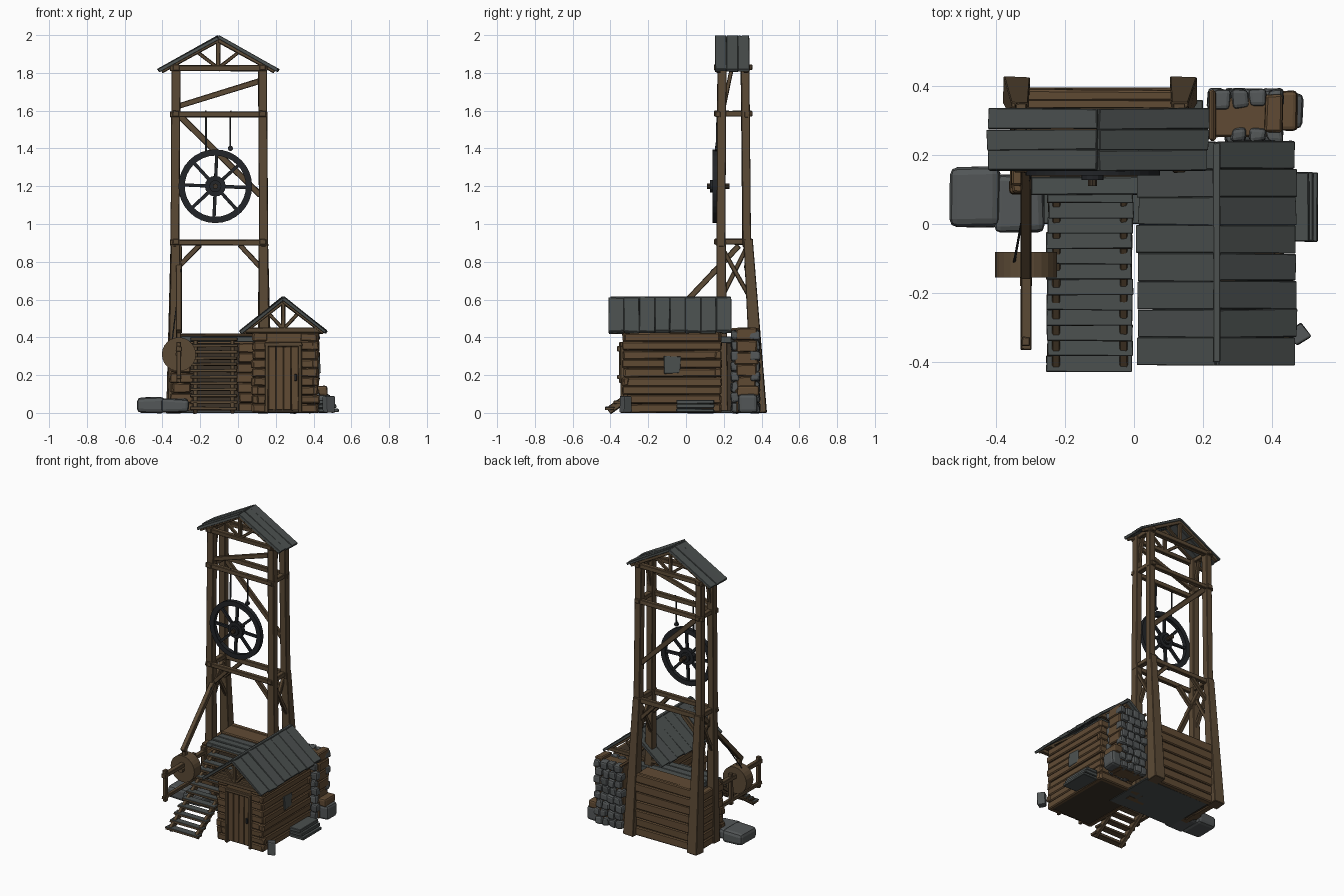
import bpy, bmesh, math, random
from mathutils import Vector, Matrix
random.seed(4)
R = random.uniform

def material(name, c):
    m = bpy.data.materials.new(name)
    m.diffuse_color = (*c, 1)
    return m
WOOD = material("brown wood", (0.105, 0.068, 0.036))
LOG = material("log wall wood", (0.118, 0.070, 0.034))
DARK = material("dark wood", (0.045, 0.032, 0.020))
GREY = material("weathered grey planks", (0.070, 0.080, 0.078))
STONE = material("grey stone", (0.085, 0.093, 0.095))
IRON = material("black iron", (0.016, 0.018, 0.021))

class Part:
    """One object gathered from simple solids."""
    def __init__(self, name, *mats):
        self.name, self.mats, self.bm = name, mats, bmesh.new()
    def solid(self, M, jitter=0.0, bevel=0.0):
        vs = bmesh.ops.create_cube(self.bm, size=1, matrix=M)["verts"]
        for v in vs:
            v.co += Vector((R(-1, 1), R(-1, 1), R(-1, 1))) * jitter
        if bevel:
            es = list({e for v in vs for e in v.link_edges})
            bmesh.ops.bevel(self.bm, geom=es, offset=bevel, segments=2, profile=0.5, affect='EDGES')
        return vs
    def box(self, x0, x1, y0, y1, z0, z1, jitter=0.0, bevel=0.0, turn=0.0):
        c = Vector((x0 + x1, y0 + y1, z0 + z1)) / 2
        M = Matrix.Translation(c) @ Matrix.Rotation(turn, 4, 'Z') @ Matrix.Diagonal((x1 - x0, y1 - y0, z1 - z0, 1))
        return self.solid(M, jitter, bevel)
    def beam(self, a, b, w, h=None, jitter=0.002, taper=1.0):
        a, b = Vector(a), Vector(b)
        z = (b - a).normalized()
        ref = Vector((0, 1, 0)) if abs(z.y) < 0.95 else Vector((1, 0, 0))
        x = ref.cross(z).normalized()
        y = z.cross(x)
        rot = Matrix((x, y, z)).transposed().to_4x4()
        vs = self.solid(Matrix.Translation((a + b) / 2) @ rot @ Matrix.Diagonal((w, h or w, (b - a).length, 1)), jitter)
        for v in vs:
            if (v.co - (a + b) / 2).dot(z) > 0:
                v.co = b + (v.co - b) * taper
    def disc(self, c, r, depth, n=24, axis='Y'):
        rot = Matrix.Rotation(math.pi / 2, 4, 'X') if axis == 'Y' else Matrix.Identity(4)
        bmesh.ops.create_cone(self.bm, cap_ends=True, segments=n, radius1=r, radius2=r, depth=depth,
                              matrix=Matrix.Translation(c) @ rot)
    def done(self, bevel=0.003, rule=None):
        me = bpy.data.meshes.new(self.name)
        bmesh.ops.recalc_face_normals(self.bm, faces=self.bm.faces)
        if rule:
            for f in self.bm.faces:
                f.material_index = rule(f)
        self.bm.to_mesh(me)
        for m in self.mats:
            me.materials.append(m)
        ob = bpy.data.objects.new(self.name, me)
        bpy.context.collection.objects.link(ob)
        if bevel:
            md = ob.modifiers.new("worn edges", 'BEVEL')
            md.width, md.segments = bevel, 1
        return ob

def logs(p, a, b, z0, z1, n, thick):
    """Stack of uneven logs between ground points a and b."""
    h = (z1 - z0) / n
    d = (Vector(b) - Vector(a)).normalized()
    for i in range(n):
        z, e = z0 + (i + 0.5) * h, R(-0.006, 0.012)
        A, B = Vector(a) - d * e, Vector(b) + d * e
        along_x = abs(d.x) > abs(d.y)
        t = thick + R(0, 0.012)
        w, hh = (h * 0.97, t) if along_x or abs(d.y) > 0.95 else (t, h * 0.97)
        p.beam((A.x, A.y, z), (B.x, B.y, z), w, hh, 0.003)

# Tower legs
XL, XR, YF, YB = -0.328, 0.130, 0.185, 0.312
p = Part("tower_legs", WOOD)
for x, s in ((XL, -1), (XR, 1)):
    p.beam((x + s * 0.006, YF, 0.88), (x, YF + 0.005, 1.84), 0.045)
    p.beam((x + s * 0.006, YB + 0.01, 0.88), (x, YB, 1.84), 0.045)
    p.beam((x + s * 0.012, YF + 0.005, 0), (x + s * 0.002, YF, 0.92), 0.06, taper=0.8)
    p.beam((x + s * 0.012, 0.388, 0), (x + s * 0.004, 0.328, 0.92), 0.078, taper=0.62)
p.done()

# Tower cross beams and braces
p = Part("tower_beams", WOOD)
for z, h in ((0.902, 0.03), (1.58, 0.03), (1.825, 0.03)):
    for y in (YF - 0.015, YB + 0.012):
        p.beam((-0.36, y, z), (0.155, y, z), h, 0.028)
    for x in (XL, XR):
        p.beam((x, 0.15, z + 0.004), (x, 0.35, z + 0.004), h, 0.035)
p.beam((-0.33, YF, 1.62), (0.14, YF + 0.02, 1.765), 0.028, 0.02)
p.beam((-0.31, YB, 1.575), (0.12, YB, 1.15), 0.032, 0.022)
for y in (YF, YB + 0.01):
    p.beam((XL, y, 0.76), (-0.20, y, 0.89), 0.025)
    p.beam((XR, y, 0.76), (0.01, y, 0.89), 0.025)
for x in (XL, XR):
    p.beam((x - 0.008, YF, 0.60), (x - 0.008, 0.325, 0.885), 0.022)
    p.beam((x + 0.008, YF, 0.885), (x + 0.008, 0.345, 0.60), 0.022)
    p.beam((x, YF + 0.01, 1.60), (x, 0.24, 1.81), 0.02)
p.done()

def plank_roof(name, xr, zr, half, drop, y0, y1, n, t):
    """Gable roof: grey planks running down each slope."""
    p = Part(name, GREY)
    w = (y1 - y0) / n
    for s in (-1, 1):
        for i in range(n):
            y, k = y0 + (i + 0.5) * w, 1 + R(-0.025, 0.01)
            off = R(-0.003, 0.002) - t / 2
            p.beam((xr, y, zr + off), (xr + s * half * k, y, zr - drop * k + off), t, w * 0.99, 0.0025)
    p.done(0.002)

def truss(name, xr, zr, half, drop, ys, chord):
    """Rafters, king post and struts under a gable."""
    p = Part(name, WOOD)
    zb = zr - drop
    for y in ys:
        for s in (-1, 1):
            p.beam((xr, y, zr), (xr + s * half, y, zb), 0.026, 0.024)
            p.beam((xr, y, zb + 0.015), (xr + s * half * 0.36, y, zr - drop * 0.4), 0.018)
        p.beam((xr, y, zb), (xr, y, zr), 0.022)
        p.beam((xr - chord, y, zb + 0.012), (xr + chord, y, zb + 0.012), 0.026, 0.026)
    p.done()

plank_roof("tower_roof", -0.105, 1.998, 0.32, 0.178, 0.155, 0.335, 3, 0.018)
truss("tower_truss", -0.105, 1.975, 0.30, 0.165, (0.172, 0.318), 0.24)
plank_roof("hut_roof", 0.24, 0.615, 0.228, 0.180, -0.41, 0.24, 8, 0.018)
truss("hut_truss", 0.24, 0.592, 0.215, 0.165, (-0.375, -0.30, 0.20), 0.2)
p = Part("hut_ridge_cap", GREY)
p.beam((0.24, -0.40, 0.609), (0.24, 0.235, 0.609), 0.014, 0.022)
p.done()

# Hanging sheave wheel
wc = Vector((-0.12, 0.155, 1.2))
p = Part("wheel", IRON)
n = 32
rings = []
for i in range(n):
    a = math.tau * i / n
    rings.append([p.bm.verts.new(wc + Vector((math.cos(a) * r, y, math.sin(a) * r)))
                  for r, y in ((0.195, -0.014), (0.195, 0.014), (0.162, 0.014), (0.162, -0.014))])
for i in range(n):
    A, B = rings[i], rings[(i + 1) % n]
    for j in range(4):
        p.bm.faces.new((A[j], B[j], B[(j + 1) % 4], A[(j + 1) % 4]))
for i in range(8):
    a = math.tau * (i + 0.5) / 8 + 0.35
    d = Vector((math.cos(a), 0, math.sin(a)))
    p.beam(wc + d * 0.02, wc + d * 0.17, 0.017, 0.015, 0.001)
p.disc(wc, 0.055, 0.03, 16)
p.disc(wc, 0.032, 0.055, 12)
p.done(0)
p = Part("wheel_axle", DARK)
p.disc((-0.12, 0.17, 1.2), 0.014, 0.12, 10)
p.done(0)
p = Part("wheel_hangers", IRON)
for x, z in ((-0.17, 1.36), (-0.04, 1.39)):
    p.beam((x, 0.165, 1.60), (x, 0.16, z), 0.007)
    p.disc((x, 0.16, z + 0.01), 0.014, 0.014, 10)
p.done(0)

# Timber platform under the tower
p = Part("platform_core", DARK)
p.box(-0.335, 0.135, 0.11, 0.35, 0.005, 0.37)
p.done()
p = Part("platform_log_walls", LOG)
logs(p, (-0.33, 0.372), (0.13, 0.372), 0, 0.42, 7, 0.035)
logs(p, (-0.335, 0.11), (-0.335, 0.37), 0, 0.38, 7, 0.035)
logs(p, (-0.35, 0.11), (-0.245, 0.11), 0, 0.37, 7, 0.035)
logs(p, (0.0, 0.11), (0.15, 0.11), 0, 0.37, 7, 0.035)
p.box(-0.31, 0.12, 0.25, 0.375, 0.38, 0.415)
p.done(0.006)
p = Part("platform_planks", GREY)
for i in range(3):
    p.box(-0.30, 0.13, 0.085 + i * 0.056, 0.138 + i * 0.056, 0.375, 0.405, 0.002)
p.box(-0.30, 0.2, 0.0, 0.36, 0.0, 0.012)
p.box(0.12, 0.21, 0.17, 0.24, 0.37, 0.405)
p.done()

# Stairs: treads are grey on top, brown on the edges
p = Part("stair_treads", WOOD, GREY)
for i in range(12):
    y, z = -0.428 + i * 0.0445, 0.03 + i * 0.0333
    e = R(-0.004, 0.004)
    p.box(-0.252 + e, -0.004 + e, y, y + 0.047, z - 0.014, z + 0.002, 0.002)
p.done(0.002, lambda f: 1 if f.normal.z > 0.5 else 0)
p = Part("stair_stringers", WOOD)
for x in (-0.225, -0.03):
    p.beam((x, -0.41, 0.01), (x, 0.10, 0.375), 0.022, 0.04)
p.done()

# Winch drum with its rails and stay
p = Part("winch_frame", WOOD)
p.beam((-0.313, 0.28, 0.885), (-0.313, -0.15, 0.43), 0.03)
p.beam((-0.313, 0.16, 0.34), (-0.313, -0.365, 0.34), 0.026, 0.03)
p.beam((-0.313, 0.12, 0.19), (-0.313, -0.365, 0.19), 0.024)
for y in (-0.34, -0.04, 0.08):
    p.beam((-0.313, y, 0.16), (-0.313, y, 0.375), 0.026)
p.beam((-0.313, -0.13, 0.30), (-0.313, -0.13, 0.45), 0.026)
p.done()
p = Part("winch_drum", WOOD)
p.disc((-0.313, -0.118, 0.31), 0.09, 0.075, 24)
p.disc((-0.313, -0.16, 0.31), 0.018, 0.04, 10)
p.done(0)
p = Part("winch_rope", IRON)
p.beam((-0.35, -0.118, 0.38), (-0.30, 0.14, 0.76), 0.005)
p.done(0)

# Log hut
p = Part("hut_core", DARK)
p.box(0.09, 0.41, -0.315, 0.17, 0.003, 0.425)
p.done()
p = Part("hut_log_walls", LOG)
for x in (0.09, 0.41):
    logs(p, (x, -0.33), (x, 0.18), 0, 0.425, 9, 0.028)
logs(p, (0.08, -0.318), (0.155, -0.318), 0, 0.425, 9, 0.026)
logs(p, (0.325, -0.318), (0.42, -0.318), 0, 0.425, 9, 0.026)
logs(p, (0.08, 0.170), (0.42, 0.170), 0, 0.425, 9, 0.026)
p.box(0.14, 0.34, -0.332, -0.30, 0.36, 0.425)
p.done(0.006)
p = Part("hut_door_frame", WOOD)
for x in (0.152, 0.328):
    p.beam((x, -0.332, 0), (x, -0.332, 0.36), 0.018, 0.03)
p.beam((0.14, -0.334, 0.362), (0.34, -0.334, 0.362), 0.022, 0.03)
p.beam((0.04, -0.32, 0.432), (0.45, -0.32, 0.432), 0.026, 0.03)
p.done()
p = Part("hut_door", LOG)
for i in range(4):
    p.box(0.162 + i * 0.04, 0.2 + i * 0.04, -0.335, -0.31, 0.015, 0.35, 0.0015)
p.done(0.002)
p = Part("door_latch", IRON)
p.box(0.298, 0.312, -0.345, -0.333, 0.17, 0.205)
p.done(0.002)
p = Part("wall_patch", GREY)
p.box(0.425, 0.434, -0.115, -0.03, 0.21, 0.30, 0.006)
p.done(0.002)

# Cobbled wall behind the hut
p = Part("cobble_wall_core", LOG)
p.box(0.225, 0.40, 0.255, 0.365, 0, 0.43, 0.004)
logs(p, (0.405, 0.27), (0.405, 0.37), 0, 0.45, 7, 0.04)
p.beam((0.228, 0.24, 0.44), (0.228, 0.39, 0.44), 0.02)
p.done(0.006)
p = Part("cobbles", STONE)
for r in range(8):
    z = r * 0.055
    for c in range(4):
        x = 0.215 + c * 0.052 + (r % 2) * 0.014
        p.box(x, x + 0.05, 0.335, 0.39, z, z + 0.053, 0.007, 0.012)
        if c < 3:
            p.box(x + 0.05, x + 0.10, 0.238, 0.28, z, z + 0.053, 0.007, 0.012)
p.done(0)

# Loose stones and the box beside the hut
p = Part("ground_stones", STONE)
p.box(-0.538, -0.39, -0.008, 0.168, 0.002, 0.085, 0.006, 0.022)
p.box(-0.405, -0.26, -0.025, 0.14, 0.002, 0.075, 0.006, 0.018)
p.box(0.415, 0.49, 0.275, 0.38, 0.002, 0.10, 0.006, 0.018)
p.box(0.455, 0.505, -0.345, -0.295, 0.0, 0.088, 0.003, 0.006, 0.6)
p.done(0)
p = Part("step_log", LOG)
p.box(0.41, 0.475, 0.27, 0.385, 0.09, 0.145, 0.004, 0.012)
p.done(0)
p = Part("side_box", GREY)
for i in range(3):
    p.box(0.425, 0.532 - i * 0.012, -0.05, 0.15, 0.003 + i * 0.022, 0.023 + i * 0.022, 0.002)
p.done()
